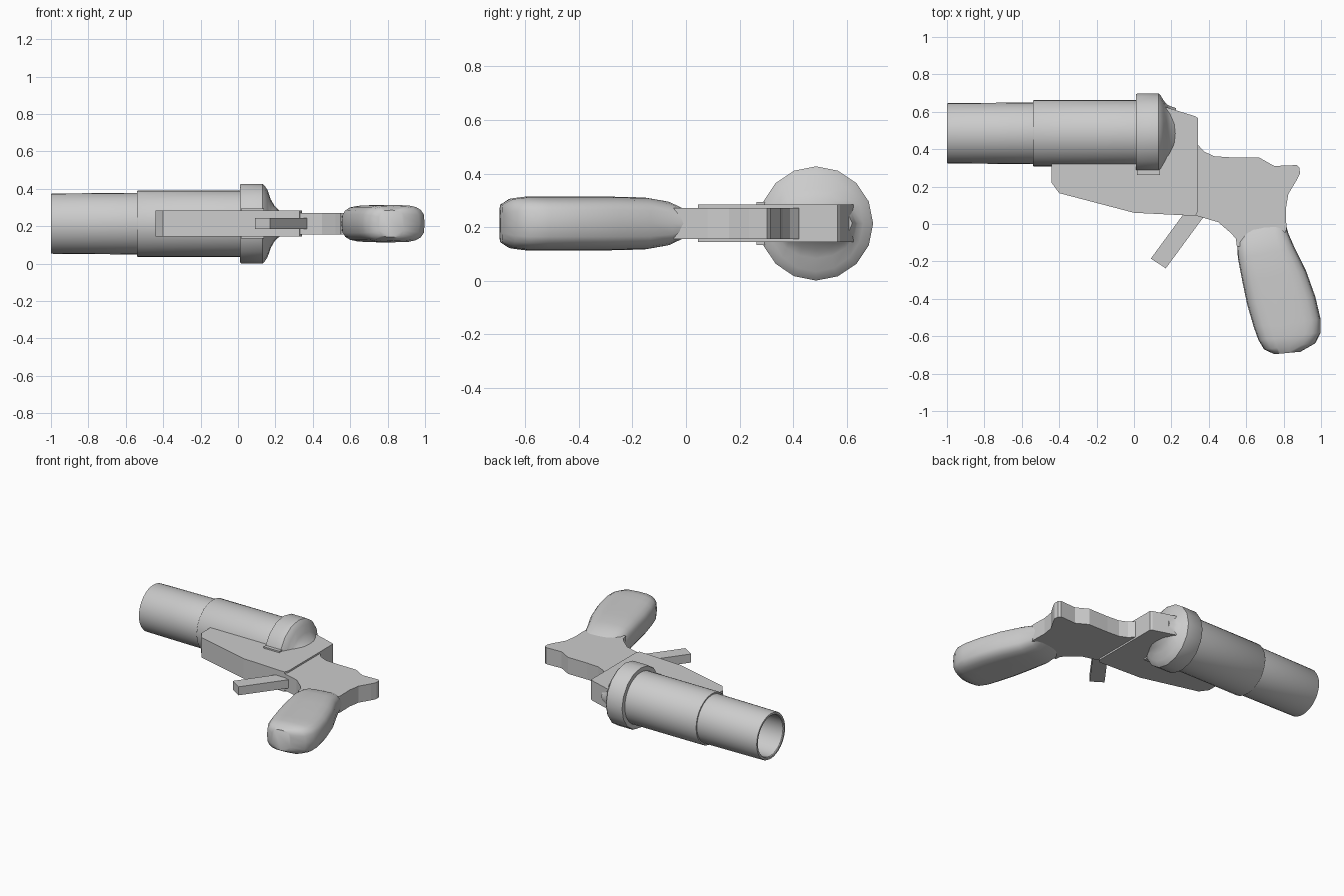
import bpy, bmesh, math

ZC, YC = 0.214, 0.485   # mid-plane height, barrel axis


def finish(name, bm, angle=None):
    bmesh.ops.recalc_face_normals(bm, faces=bm.faces)
    me = bpy.data.meshes.new(name)
    bm.to_mesh(me)
    bm.free()
    ob = bpy.data.objects.new(name, me)
    bpy.context.collection.objects.link(ob)
    if angle:
        bpy.ops.object.select_all(action='DESELECT')
        ob.select_set(True)
        bpy.context.view_layer.objects.active = ob
        bpy.ops.object.shade_smooth_by_angle(angle=math.radians(angle))
    return ob


def loft(name, rings, angle=40, closed=False):
    """Skin a list of equal-length point rings; cap the ends unless closed."""
    bm = bmesh.new()
    vs = [[bm.verts.new(p) for p in r] for r in rings]
    n = len(vs[0])
    pairs = list(zip(vs, vs[1:])) + ([(vs[-1], vs[0])] if closed else [])
    for a, b in pairs:
        for i in range(n):
            j = (i + 1) % n
            bm.faces.new((a[i], a[j], b[j], b[i]))
    if not closed:
        bm.faces.new(vs[0])
        bm.faces.new(vs[-1])
    return finish(name, bm, angle)


def ring(x, ry, rz, n, yc=YC):
    return [(x, yc + ry * math.cos(2 * math.pi * i / n),
             ZC + rz * math.sin(2 * math.pi * i / n)) for i in range(n)]


def plate(name, outline, half):
    """Flat plate: outline in x/y, extruded both ways from the mid-plane."""
    return loft(name, [[(x, y, ZC + s * half) for x, y in outline]
                       for s in (-1, 1)], angle=None)


# Barrel: stepped tube with an open bore
profile = [(0.0, 0.0), (-0.0, 0.138), (-0.995, 0.14), (-1.0, 0.145), (-1.0, 0.158),
           (-0.995, 0.161), (-0.54, 0.165), (-0.54, 0.174), (-0.535, 0.178),
           (0.08, 0.178)]
loft("barrel", [ring(x, r, r, 32) for x, r in profile[1:]])

# Breech collar, narrowing at the back into the frame
breech = [(0.012, 0.16, 0.16), (0.012, 0.209, 0.209), (0.018, 0.213, 0.213),
          (0.132, 0.213, 0.213), (0.142, 0.203, 0.203), (0.158, 0.176, 0.180),
          (0.175, 0.155, 0.130), (0.195, 0.145, 0.095), (0.225, 0.135, 0.066)]
loft("breech_collar", [ring(x, ry, rz, 16) for x, ry, rz in breech])

# Small hinge tab below the collar
plate("hinge_tab", [(0.015, 0.262), (0.138, 0.262), (0.138, 0.31), (0.015, 0.31)], 0.08)

# Front frame under the barrel and behind the breech
plate("front_frame", [(-0.44, 0.325), (-0.44, 0.22), (-0.40, 0.165), (0.0, 0.06),
                      (0.30, 0.045), (0.33, 0.045), (0.342, 0.07), (0.342, 0.565),
                      (0.33, 0.575), (0.17, 0.625), (0.10, 0.625), (0.10, 0.325)], 0.07)

# Rear frame with hammer spur
plate("rear_frame", [(0.32, 0.43), (0.345, 0.42), (0.375, 0.387), (0.43, 0.362),
                     (0.52, 0.356), (0.67, 0.355), (0.75, 0.31), (0.87, 0.315),
                     (0.885, 0.302), (0.887, 0.27), (0.87, 0.235), (0.825, 0.16),
                     (0.812, 0.08), (0.815, -0.03), (0.78, -0.12), (0.60, -0.12),
                     (0.55, -0.12), (0.545, -0.08), (0.52, -0.05), (0.45, 0.01),
                     (0.34, 0.042), (0.32, 0.05)], 0.058)

# Grip: rounded sections between a front and a back edge
sections = [((0.58, -0.03), (0.812, 0.0), 0.056), ((0.553, -0.10), (0.825, -0.05), 0.083),
            ((0.555, -0.18), (0.86, -0.13), 0.097), ((0.58, -0.31), (0.92, -0.25), 0.1),
            ((0.605, -0.43), (0.97, -0.39), 0.1), ((0.64, -0.55), (0.998, -0.51), 0.1),
            ((0.665, -0.62), (0.998, -0.58), 0.1), ((0.695, -0.67), (0.97, -0.637), 0.093),
            ((0.75, -0.696), (0.89, -0.683), 0.072)]


def grip_ring(a, b, h, n=20, e=0.6):
    pts = []
    for i in range(n):
        c, s = math.cos(2 * math.pi * i / n), math.sin(2 * math.pi * i / n)
        t = 0.5 + 0.5 * math.copysign(abs(c) ** e, c)
        pts.append((a[0] + t * (b[0] - a[0]), a[1] + t * (b[1] - a[1]),
                    ZC + h * math.copysign(abs(s) ** e, s)))
    return pts


loft("grip", [grip_ring(*s) for s in sections], angle=50)

# Trigger
plate("trigger", [(0.09, -0.185), (0.17, -0.237), (0.37, 0.035), (0.36, 0.06),
                  (0.27, 0.06)], 0.03)
